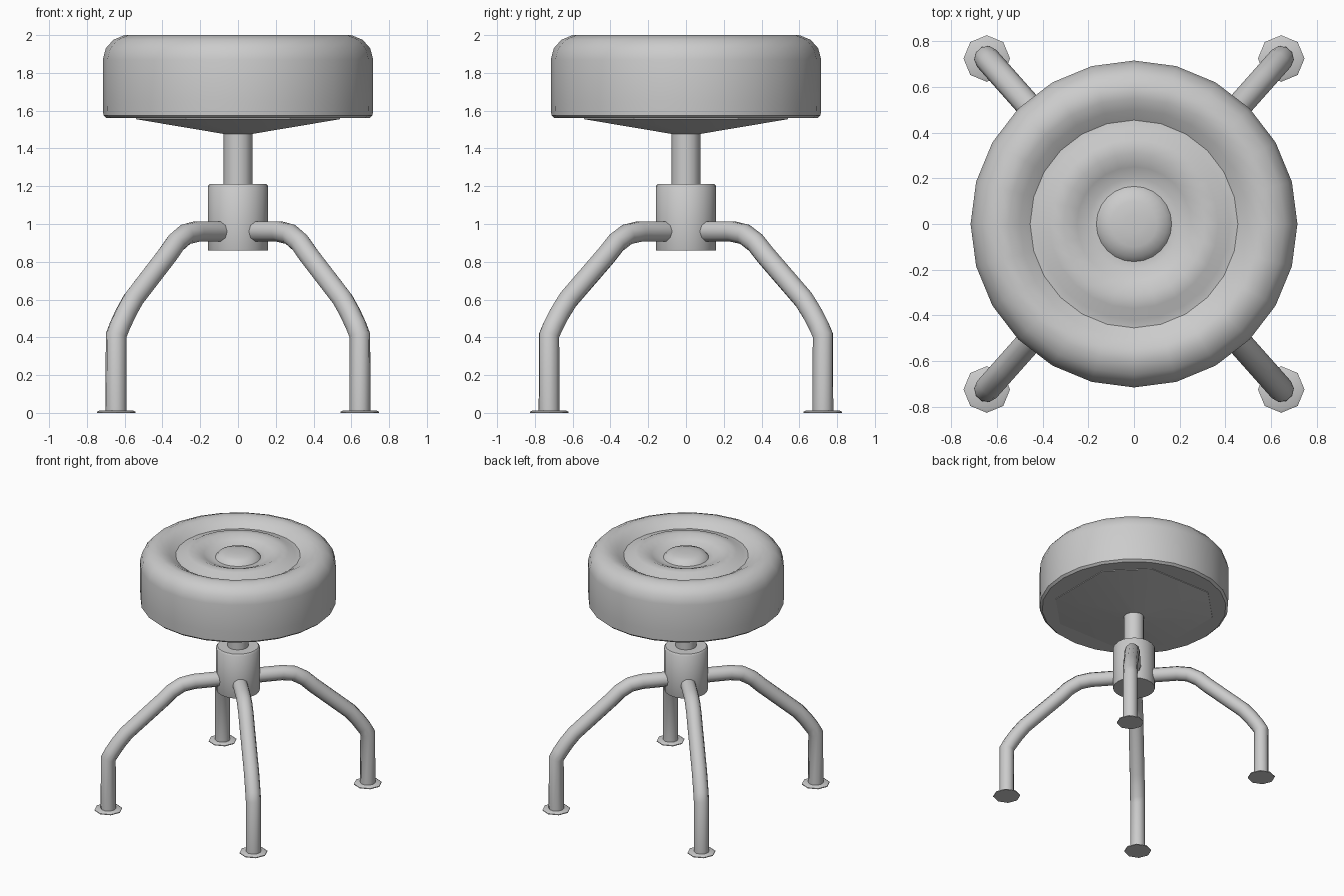
import bpy, math
from mathutils import Vector

if "Cube" in bpy.data.objects:
    bpy.data.objects.remove(bpy.data.objects["Cube"], do_unlink=True)

grey = bpy.data.materials.new("plain grey")
grey.use_nodes = True
tone = (0.6, 0.6, 0.6, 1)
grey.diffuse_color = tone
grey.node_tree.nodes["Principled BSDF"].inputs["Base Color"].default_value = tone


def finish(name, verts, faces, angle=40):
    mesh = bpy.data.meshes.new(name)
    mesh.from_pydata(verts, [], faces)
    mesh.materials.append(grey)
    obj = bpy.data.objects.new(name, mesh)
    bpy.context.collection.objects.link(obj)
    bpy.ops.object.select_all(action='DESELECT')
    obj.select_set(True)
    bpy.context.view_layer.objects.active = obj
    bpy.ops.object.mode_set(mode='EDIT')
    bpy.ops.mesh.select_all(action='SELECT')
    bpy.ops.mesh.normals_make_consistent(inside=False)
    bpy.ops.object.mode_set(mode='OBJECT')
    bpy.ops.object.shade_smooth_by_angle(angle=math.radians(angle))
    return obj


def skin(name, rings, angle=40):
    """Join equal rings of points into a closed body."""
    n = len(rings[0])
    verts = [p for ring in rings for p in ring]
    faces = [(k * n + i, k * n + (i + 1) % n, (k + 1) * n + (i + 1) % n, (k + 1) * n + i)
             for k in range(len(rings) - 1) for i in range(n)]
    faces.append(tuple(range(n)))
    faces.append(tuple(range(len(verts) - n, len(verts))))
    return finish(name, verts, faces, angle)


def lathe(name, profile, sides, centre=(0, 0), angle=40):
    turns = [math.tau * i / sides for i in range(sides)]
    return skin(name, [[(centre[0] + r * math.cos(a), centre[1] + r * math.sin(a), z)
                        for a in turns] for r, z in profile], angle)


def tube(name, path, radius, sides=10):
    path = [Vector(p) for p in path]
    side = Vector((-path[-1].y, path[-1].x, 0)).normalized()
    rings = []
    for i, p in enumerate(path):
        before = (p - path[i - 1]).normalized() if i else Vector()
        after = (path[i + 1] - p).normalized() if i < len(path) - 1 else Vector()
        up = (before + after).normalized().cross(side)
        rings.append([p + radius * (math.cos(a) * side + math.sin(a) * up)
                      for a in (math.tau * k / sides for k in range(sides))])
    return skin(name, rings, 50)


# Padded seat with concentric rolls
lathe("seat_cushion", [
    (0.695, 1.56), (0.713, 1.575), (0.716, 1.65), (0.716, 1.87), (0.70, 1.93),
    (0.66, 1.975), (0.60, 2.0), (0.55, 1.995), (0.50, 1.97), (0.455, 1.94),
    (0.42, 1.945), (0.37, 1.97), (0.31, 1.975), (0.25, 1.95), (0.20, 1.925),
    (0.165, 1.925), (0.145, 1.95), (0.10, 1.965), (0.04, 1.97)], 24)

# Shallow faceted support under the seat
a, b = 0.54, 0.275
rim = [(a, b), (b, a), (-b, a), (-a, b), (-a, -b), (-b, -a), (b, -a), (a, -b)]
skin("seat_support", [[(x, y, 1.57) for x, y in rim],
                      [(x, y, 1.555) for x, y in rim],
                      [(x * 0.12, y * 0.12, 1.475) for x, y in rim]], 20)

# Centre post and hub
lathe("centre_post", [(0.077, 1.15), (0.077, 1.52)], 12)
lathe("hub", [(0.158, 0.86), (0.16, 0.865), (0.16, 1.2), (0.15, 1.213)], 20)

# Four bent legs with foot pads
foot_x, foot_y = 0.645, 0.725
bends = [(0.09, 0.96), (0.34, 0.96), (0.43, 0.945), (0.51, 0.90), (0.58, 0.835),
         (0.86, 0.60), (0.92, 0.53), (0.97, 0.46), (1.0, 0.41), (1.0, 0.005)]
for sy, end in ((-1, "front"), (1, "back")):
    for sx, hand in ((-1, "right"), (1, "left")):
        x, y = sx * foot_x, sy * foot_y
        tube(f"{end}_{hand}_leg", [(x * t, y * t, z) for t, z in bends], 0.056)
        lathe(f"{end}_{hand}_foot_pad", [(0.102, 0), (0.102, 0.006), (0.09, 0.012)],
              8, (x, y))
